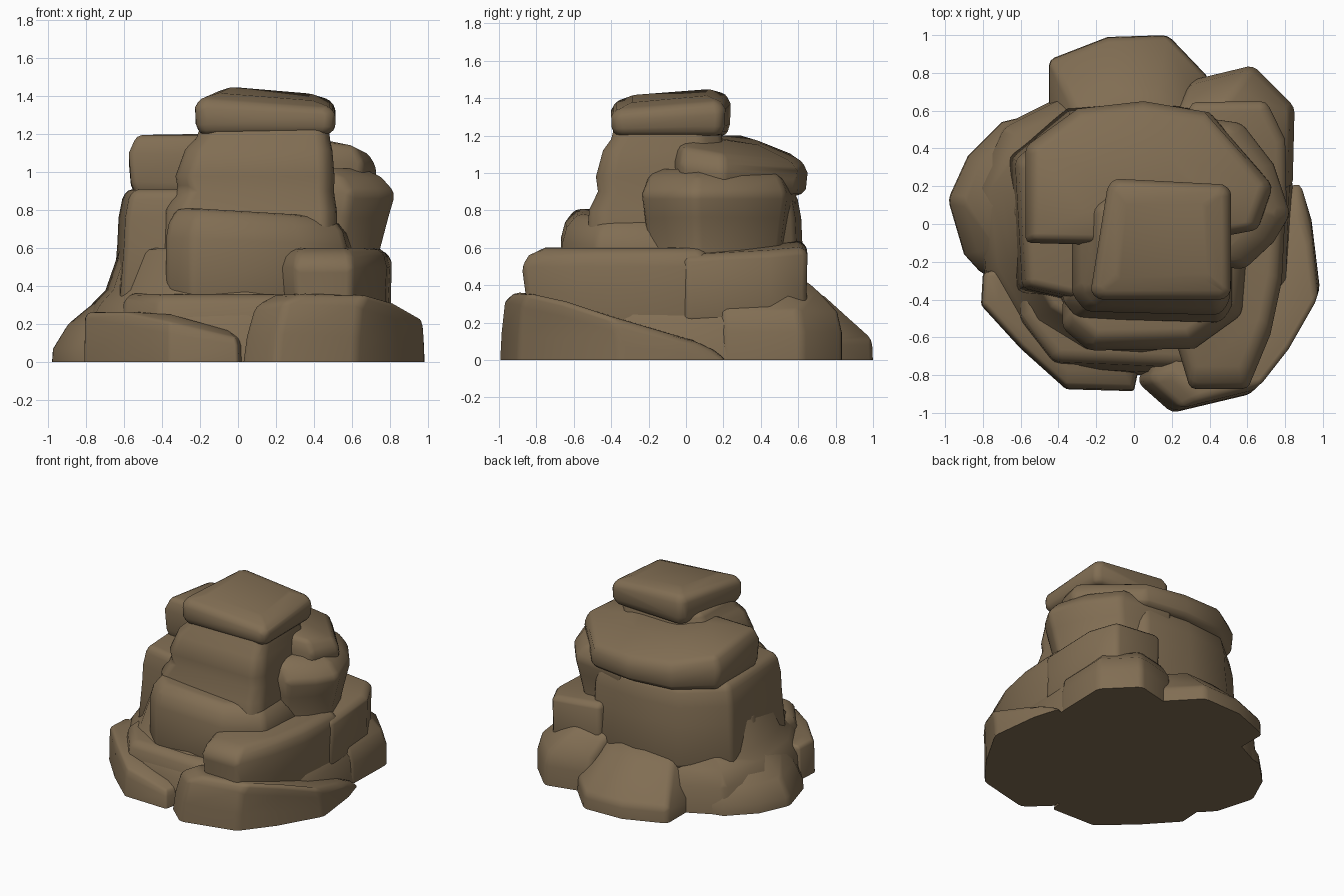
import bpy, bmesh, math

stone = bpy.data.materials.new("brown_stone")
stone.diffuse_color = (0.22, 0.155, 0.087, 1)


def rock(name, outline, levels, pivot=(0, 0), tilt=(0, 0), round_=0.03, cap=9):
    """Stack scaled copies of an outline; tilt slopes the upper levels, cap limits height."""
    bm = bmesh.new()
    px, py = pivot
    z0, z1 = levels[0][0], levels[-1][0]
    rings = []
    for z, s in levels:
        f = (z - z0) / (z1 - z0)
        ring = []
        for x, y in outline:
            X, Y = px + (x - px) * s, py + (y - py) * s
            Z = z + f * (tilt[0] * (X - px) + tilt[1] * (Y - py))
            ring.append(bm.verts.new((X, Y, min(Z, cap - 0.03 * (1 - f)))))
        rings.append(ring)
    n = len(outline)
    for a, b in zip(rings, rings[1:]):
        for i in range(n):
            j = (i + 1) % n
            bm.faces.new((a[i], a[j], b[j], b[i]))
    bm.faces.new(rings[0][::-1])
    bm.faces.new(rings[-1])
    bmesh.ops.recalc_face_normals(bm, faces=bm.faces)
    # soften the sharp edges that do not lie on the ground
    sharp = [e for e in bm.edges if e.calc_face_angle(0) > math.radians(35)
             and max(v.co.z for v in e.verts) > 0.01]
    bmesh.ops.bevel(bm, geom=sharp, offset=round_, offset_type='OFFSET', segments=2,
                    profile=0.5, affect='EDGES', clamp_overlap=True)
    for v in bm.verts:
        v.co.z = max(v.co.z, 0)
    me = bpy.data.meshes.new(name)
    bm.to_mesh(me)
    bm.free()
    me.materials.append(stone)
    ob = bpy.data.objects.new(name, me)
    bpy.context.collection.objects.link(ob)
    bpy.ops.object.select_all(action='DESELECT')
    ob.select_set(True)
    bpy.context.view_layer.objects.active = ob
    bpy.ops.object.shade_smooth_by_angle(angle=math.radians(60))
    return ob


# base: central mass with spreading foot boulders
rock("base_core",
     [(-0.8, -0.25), (-0.6, -0.6), (-0.3, -0.78), (0.05, -0.8), (0.6, -0.72), (0.82, -0.3),
      (0.84, 0.2), (0.8, 0.5), (0.4, 0.74), (-0.42, 0.66), (-0.7, 0.52), (-0.85, 0.2)],
     [(0, 1), (0.2, 0.98), (0.31, 0.9), (0.38, 0.82), (0.6, 0.73)])
rock("left_foot",
     [(-0.2, -0.2), (-0.8, -0.27), (-0.9, -0.16), (-0.985, 0.13), (-0.88, 0.36),
      (-0.7, 0.54), (-0.45, 0.6), (-0.1, 0.4)],
     [(0, 1), (0.07, 0.995), (0.19, 0.92), (0.28, 0.81), (0.38, 0.68), (0.6, 0.64)])
rock("back_foot",
     [(-0.45, 0.3), (-0.45, 0.87), (-0.14, 0.99), (0.18, 1.0), (0.4, 0.77), (0.4, 0.3)],
     [(0, 1), (0.11, 0.995), (0.24, 0.85), (0.34, 0.74), (0.4, 0.6)])
rock("back_right_foot",
     [(0.1, 0.3), (0.3, 0.76), (0.63, 0.84), (0.85, 0.62), (0.84, 0.2), (0.4, 0.0)],
     [(0, 1), (0.15, 1), (0.26, 0.97), (0.36, 0.86), (0.42, 0.78)])
rock("front_left_foot",
     [(-0.3, -0.1), (-0.8, -0.26), (-0.81, -0.43), (-0.6, -0.66), (-0.36, -0.875),
      (0.0, -0.885), (0.08, -0.5)],
     [(0, 1), (0.15, 0.99), (0.21, 0.96), (0.25, 0.82)], pivot=(-0.3, -0.3),
     tilt=(-0.28, 0.03), cap=0.265)
rock("front_right_foot",
     [(0.2, -0.3), (0.02, -0.84), (0.2, -1.0), (0.62, -0.9), (0.8, -0.67), (0.985, -0.35),
      (0.94, 0.02), (0.88, 0.22), (0.6, 0.1)],
     [(0, 1), (0.1, 0.98), (0.22, 0.93), (0.3, 0.8)], pivot=(0.92, -0.62),
     tilt=(-0.05, -0.3), cap=0.36)

# second tier of ledge blocks
rock("front_ledge",
     [(-0.61, -0.1), (-0.6, -0.5), (-0.42, -0.73), (0.3, -0.76), (0.5, -0.4), (0.4, 0)],
     [(0.1, 1.03), (0.32, 1), (0.37, 0.95)], tilt=(0, 0.02))
rock("right_ledge",
     [(0.1, -0.2), (0.3, -0.87), (0.6, -0.87), (0.72, -0.58), (0.78, -0.3), (0.8, 0.1),
      (0.4, 0.3)],
     [(0.1, 1.0), (0.36, 0.985), (0.5, 1.01), (0.56, 0.96), (0.6, 0.85)], pivot=(0.5, -0.1))
rock("back_right_ledge",
     [(0.2, 0.1), (0.3, 0.645), (0.7, 0.65), (0.8, 0.45), (0.81, 0.0), (0.5, -0.2)],
     [(0.2, 1.0), (0.38, 0.99), (0.57, 1.0), (0.61, 0.95)], pivot=(0.4, 0.2),
     tilt=(-0.1, 0.05))

# main body and its bulges
rock("main_body",
     [(-0.61, -0.35), (-0.3, -0.42), (0.4, -0.4), (0.56, -0.15), (0.6, 0.3), (0.38, 0.6),
      (0, 0.635), (-0.35, 0.6), (-0.65, 0.35)],
     [(0.3, 1.02), (0.62, 0.98), (0.76, 0.97), (0.86, 0.94), (0.91, 0.9)])
rock("right_bulge",
     [(0.2, -0.22), (0.6, -0.24), (0.75, -0.1), (0.84, 0.05), (0.75, 0.32), (0.58, 0.54),
      (0.15, 0.6)],
     [(0.4, 0.9), (0.6, 0.9), (0.76, 0.95), (0.89, 0.995), (0.97, 0.91), (1.02, 0.78)],
     pivot=(0, 0.15))
rock("back_shelf",
     [(-0.575, -0.1), (-0.2, -0.11), (0.5, -0.06), (0.66, -0.03), (0.74, 0.2), (0.4, 0.6),
      (0.05, 0.65), (-0.3, 0.61), (-0.575, 0.41)],
     [(0.88, 0.94), (0.93, 0.98), (1.05, 1.0), (1.14, 0.93), (1.2, 0.45)], pivot=(0, 0.2),
     tilt=(-0.07, -0.2), cap=1.2)

# front tower
rock("tower_step",
     [(-0.37, -0.1), (-0.38, -0.55), (-0.24, -0.67), (0.32, -0.66), (0.57, -0.48), (0.6, -0.1)],
     [(0.3, 1), (0.62, 1), (0.7, 0.96), (0.77, 0.86)], pivot=(0.05, -0.1), tilt=(-0.06, -0.05))
rock("tower",
     [(-0.38, 0.1), (-0.38, -0.4), (-0.3, -0.5), (0.46, -0.52), (0.52, -0.44), (0.52, 0.1),
      (0.4, 0.24), (-0.2, 0.24)],
     [(0.4, 1.02), (0.8, 1.0), (0.9, 0.91), (0.98, 0.93), (1.12, 0.86), (1.18, 0.78),
      (1.26, 0.74)], pivot=(0.35, 0.02))

# capstone
rock("capstone",
     [(-0.23, -0.36), (-0.19, -0.4), (0.48, -0.4), (0.515, -0.36), (0.515, 0.18), (0.47, 0.21),
      (-0.1, 0.24), (-0.14, 0.2)],
     [(1.2, 0.93), (1.25, 0.99), (1.34, 1.0), (1.385, 0.92), (1.415, 0.65)],
     pivot=(0.15, -0.08), tilt=(-0.08, 0.09), round_=0.025)
